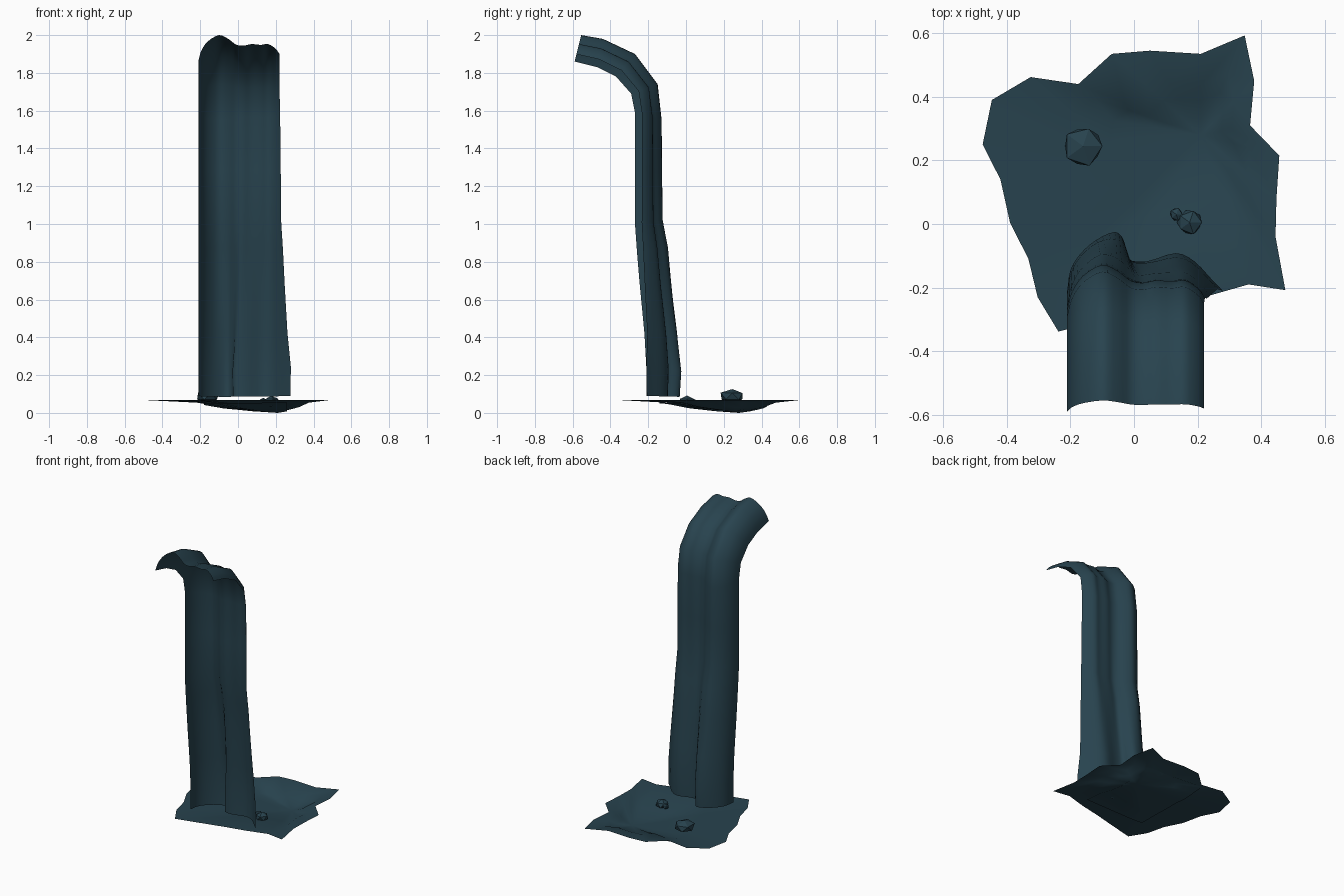
import bpy, bmesh, math, random
from mathutils import Vector

if "Cube" in bpy.data.objects:
    bpy.data.objects.remove(bpy.data.objects["Cube"])

random.seed(4)
mat = bpy.data.materials.new("dark teal water")
mat.diffuse_color = (0.021, 0.056, 0.077, 1)
mat.use_nodes = True
mat.node_tree.nodes["Principled BSDF"].inputs["Base Color"].default_value = mat.diffuse_color


def finish(bm, name, smooth_angle=None):
    me = bpy.data.meshes.new(name)
    bm.to_mesh(me)
    bm.free()
    ob = bpy.data.objects.new(name, me)
    bpy.context.collection.objects.link(ob)
    me.materials.append(mat)
    if smooth_angle:
        bpy.ops.object.select_all(action='DESELECT')
        ob.select_set(True)
        bpy.context.view_layer.objects.active = ob
        bpy.ops.object.shade_smooth_by_angle(angle=math.radians(smooth_angle))
    return ob


def spline(pts, n=3):
    """Catmull-Rom through a list of (x, offset) points."""
    p = [Vector(a) for a in pts]
    p = [2 * p[0] - p[1]] + p + [2 * p[-1] - p[-2]]
    out = []
    for i in range(1, len(p) - 2):
        a, b, c, d = p[i - 1:i + 3]
        for k in range(n):
            t = k / n
            out.append(0.5 * (2 * b + (c - a) * t + (2 * a - 5 * b + 4 * c - d) * t * t
                              + (3 * b - a - 3 * c + d) * t ** 3))
    return out + [p[-2]]


# Falling water: two-lobed section swept between an inner and an outer path
top = spline([(-.21, 0), (-.195, .4), (-.16, .76), (-.10, 1), (-.05, .85), (-.01, .64),
              (.03, .6), (.07, .66), (.12, .63), (.16, .66), (.20, .48), (.22, .28)])
low = spline([(-.21, 0), (-.20, .35), (-.17, .62), (-.12, .86), (-.06, 1), (-.032, .85),
              (-.022, .55), (.04, .5), (.13, .64), (.19, .5), (.25, .16), (.28, 0)])
# rows: inner y, inner z, outer y, outer z, blend from top section to low section
rows = [(-.59, 1.86, -.555, 2.0, 0), (-.47, 1.83, -.44, 1.98, 0),
        (-.37, 1.78, -.27, 1.90, 0), (-.29, 1.69, -.15, 1.74, 0),
        (-.27, 1.59, -.128, 1.55, .05), (-.27, 1.30, -.125, 1.28, .1),
        (-.27, 1.00, -.12, 1.02, .15), (-.26, .86, -.09, .88, .3),
        (-.245, .68, -.07, .68, .45), (-.22, .42, -.04, .42, .7),
        (-.21, .24, -.025, .22, 1), (-.21, .09, -.032, .085, .95)]
bm = bmesh.new()
grid = []
for iy, iz, oy, oz, b in rows:
    line = []
    for p, q in zip(top, low):
        x, o = p.lerp(q, b)
        line.append(bm.verts.new((x, iy + (oy - iy) * o, iz + (oz - iz) * o)))
    grid.append(line)
for r, s in zip(grid, grid[1:]):
    for i in range(len(r) - 1):
        bm.faces.new((r[i + 1], r[i], s[i], s[i + 1]))
finish(bm, "falling_water", 50)

# Pool: ragged outline sinking in rings to a shallow low point
outline = [(-.476, .25), (-.447, .39), (-.325, .462), (-.175, .44), (-.07, .535), (.05, .545),
           (.21, .535), (.348, .593), (.378, .45), (.365, .31), (.457, .215), (.448, .08),
           (.445, -.04), (.476, -.208), (.36, -.19), (.22, -.23), (.08, -.26), (-.08, -.3),
           (-.238, -.338), (-.303, -.23), (-.332, -.11), (-.39, .005), (-.42, .14)]
cx, cy = .21, .28


def pool_mesh():
    bm = bmesh.new()
    rings = [[bm.verts.new((cx + (x - cx) * s, cy + (y - cy) * s, z)) for x, y in outline]
             for s, z in ((1, .067), (.62, .054), (.42, .03), (.2, .015))]
    n = len(outline)
    mid = bm.verts.new((cx, cy, .006))
    for i in range(n):
        j = (i + 1) % n
        for a, b in zip(rings, rings[1:]):
            bm.faces.new((a[j], a[i], b[i], b[j]))
        bm.faces.new((rings[-1][j], rings[-1][i], mid))
    bmesh.ops.recalc_face_normals(bm, faces=bm.faces)
    if mid.normal.z < 0 or sum(f.normal.z for f in bm.faces) < 0:
        bmesh.ops.reverse_faces(bm, faces=bm.faces)
    return bm


finish(pool_mesh(), "pool", 40)

# Pool floor: rectangular patch just beneath the pool
bm = pool_mesh()
for co, no in (((-.18, 0, 0), (-1, 0, 0)), ((.26, 0, 0), (1, 0, 0)),
               ((0, -.14, 0), (0, -1, 0)), ((0, .43, 0), (0, 1, 0))):
    bmesh.ops.bisect_plane(bm, geom=bm.verts[:] + bm.edges[:] + bm.faces[:],
                           plane_co=co, plane_no=no, clear_outer=True)
bmesh.ops.translate(bm, verts=bm.verts, vec=(0, 0, -.006))
finish(bm, "pool_floor", 40)

# Rocks: squashed faceted stones
for name, x, y, z, r, h in (("large_rock", -.16, .245, .088, .068, .04),
                            ("small_rock", .175, .005, .06, .042, .03),
                            ("pebble", .133, .03, .062, .022, .018)):
    bm = bmesh.new()
    bmesh.ops.create_icosphere(bm, subdivisions=1, radius=1)
    for v in bm.verts:
        k = random.uniform(.9, 1.08)
        v.co = (x + v.co.x * r * k, y + v.co.y * r * k, z + v.co.z * h * k)
    finish(bm, name)
